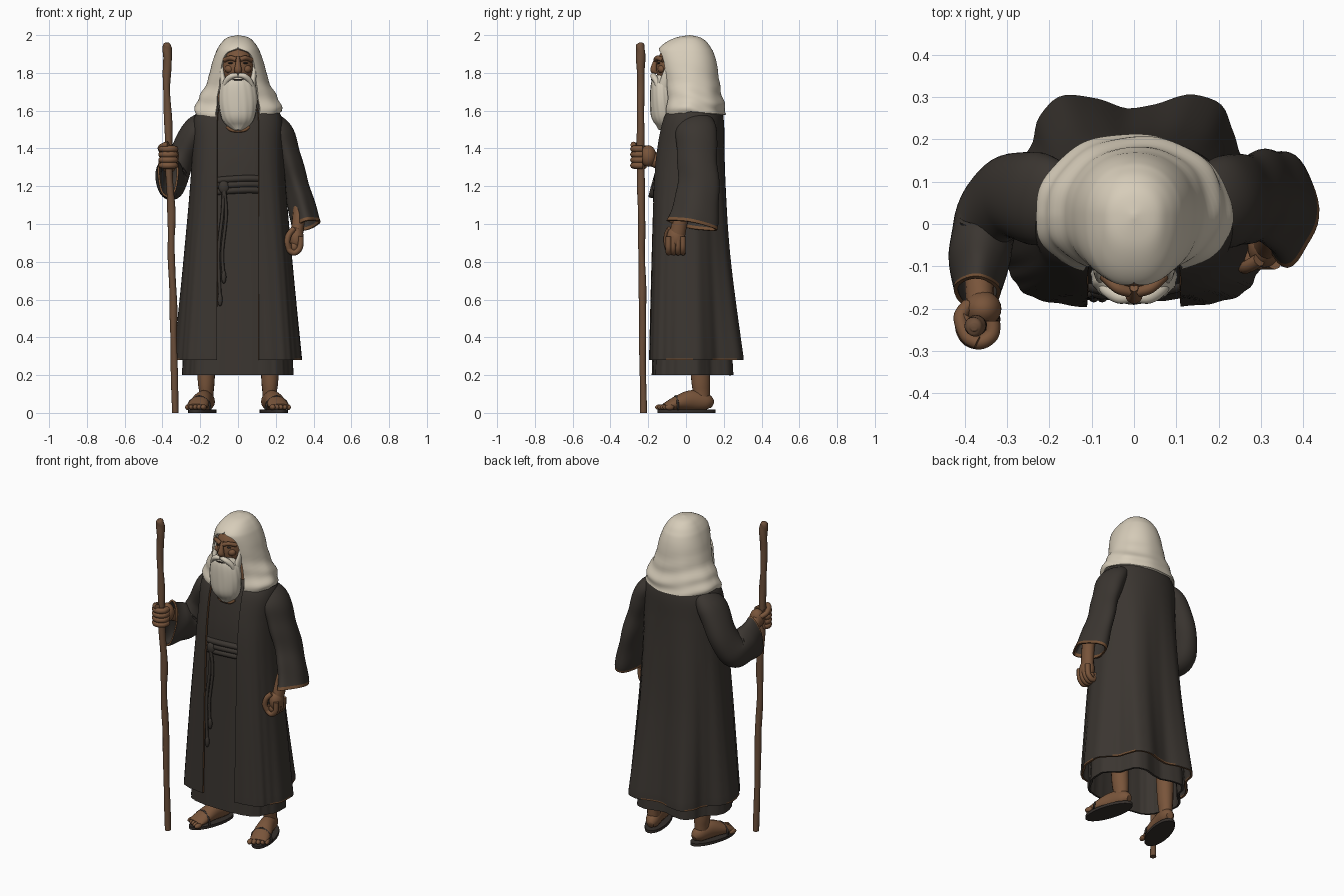
import bpy, bmesh, math
from mathutils import Vector, Matrix

cube = bpy.data.objects.get("Cube")
if cube:
    bpy.data.objects.remove(cube, do_unlink=True)


def material(name, r, g, b):
    m = bpy.data.materials.new(name)
    m.use_nodes = True
    m.diffuse_color = (r, g, b, 1)
    m.node_tree.nodes["Principled BSDF"].inputs["Base Color"].default_value = (r, g, b, 1)
    return m


CLOTH = material("dark cloth", .043, .036, .030)
CREAM = material("cream cloth", .68, .61, .49)
BEARD = material("pale beard", .65, .59, .48)
SKIN = material("brown skin", .19, .09, .043)
WOOD = material("staff wood", .15, .078, .042)
TRIM = material("brown trim", .17, .08, .035)
SOLE = material("dark leather", .035, .028, .024)


def spline(keys, n):
    """Smooth samples through a list of key tuples."""
    out, last = [], len(keys) - 1
    for k in range(n + 1):
        s = k / n * last
        i = min(int(s), last - 1)
        t = s - i
        a, b, c, d = (keys[min(max(i + j, 0), last)] for j in (-1, 0, 1, 2))
        out.append([q + t / 2 * (r - p + t * (2 * p - 5 * q + 4 * r - w + t * (3 * (q - r) + w - p)))
                    for p, q, r, w in zip(a, b, c, d)])
    return out


def make(name, bm, mats, thick=0):
    bmesh.ops.remove_doubles(bm, verts=bm.verts, dist=.0002)
    mesh = bpy.data.meshes.new(name)
    bm.to_mesh(mesh)
    bm.free()
    obj = bpy.data.objects.new(name, mesh)
    bpy.context.collection.objects.link(obj)
    for m in mats:
        mesh.materials.append(m)
    bpy.ops.object.select_all(action='DESELECT')
    obj.select_set(True)
    bpy.context.view_layer.objects.active = obj
    if thick:
        mod = obj.modifiers.new("thickness", 'SOLIDIFY')
        mod.thickness = thick
        mod.material_offset_rim = len(mats) - 1
        bpy.ops.object.modifier_apply(modifier=mod.name)
    bpy.ops.object.shade_smooth_by_angle(angle=math.radians(50))
    return obj


def loft(name, rings, mats, closed, caps=False, thick=0, band=None):
    """Skin the rings; band picks which faces of the last row are trim."""
    bm = bmesh.new()
    rows = [[bm.verts.new(p) for p in ring] for ring in rings]
    n = len(rows[0])
    for i in range(len(rows) - 1):
        for j in range(n if closed else n - 1):
            k = (j + 1) % n
            f = bm.faces.new((rows[i][j], rows[i][k], rows[i + 1][k], rows[i + 1][j]))
            f.material_index = int(bool(band) and i == len(rows) - 2 and band(j / n))
    if caps:
        bm.faces.new(rows[0][::-1])
        bm.faces.new(rows[-1])
    return make(name, bm, mats, thick)


def tube(name, keys, mats, n=24, sides=16, ref=(1, 0, 0), ripple=None, **kw):
    """Sweep an ellipse along keys of x, y, z, width and depth."""
    pts, rings = spline(keys, n), []
    for i, p in enumerate(pts):
        t = (Vector(pts[min(i + 1, n)][:3]) - Vector(pts[max(i - 1, 0)][:3])).normalized()
        u = Vector(ref)
        u = (u - u.dot(t) * t).normalized()
        v = t.cross(u)
        ring = []
        for j in range(sides):
            a = math.tau * j / sides
            s = ripple(i / n, a) if ripple else 1
            ring.append(Vector(p[:3]) + s * (u * p[3] * math.cos(a) + v * p[4] * math.sin(a)))
        rings.append(ring)
    kw.setdefault("caps", not kw.get("thick"))
    return loft(name, rings, mats, True, **kw)


def cord(name, points, r, mat, **kw):
    return tube(name, [(*p, r, r) for p in points], [mat], sides=8, **kw)


def drape(name, keys, fold, mats, cy=.03, back=.95, hem=None, n=120):
    """Cloth hung round the body; keys are z, half width, front, back, half opening, front roundness."""
    samples, rings = spline(keys, 44), []
    if hem:
        samples.append([samples[-1][0] - .009] + samples[-1][1:])
    for z, a, f, b, gap, front in samples:
        end = math.pi - math.asin(min(.98, max(gap, 0) / a) ** (1 / front))
        ring = []
        for j in range(n + 1):
            th = end * (2 * j / n - 1)
            s, c = math.sin(th), math.cos(th)
            k, dz = fold(z, th)
            power = back if c > 0 else front
            x = a * k * math.copysign(abs(s) ** power, s)
            y = cy + k * abs(c) ** power * (b - cy if c > 0 else f - cy)
            ring.append((x, y, z + dz))
        rings.append(ring)
    return loft(name, rings, mats, False, thick=.012, band=hem)


def ball(name, loc, size, mat):
    bm = bmesh.new()
    bmesh.ops.create_uvsphere(bm, u_segments=24, v_segments=16, radius=1)
    bm.transform(Matrix.Translation(loc) @ Matrix.Diagonal((*size, 1)))
    return make(name, bm, [mat])


# Robe and tunic
def robe_fold(z, th):
    s = min(1, max(0, (1.5 - z) / 1.2))
    depth = .055 + .06 * math.cos(th)
    return 1 - depth * s * math.cos(6 * th) + .006 * s * math.sin(23 * th), 0


def tunic_fold(z, th):
    k, _ = robe_fold(z, th)
    return k + .012 * max(0, .5 - z) * math.sin(40 * th), 0


drape("outer_robe", [(1.66, .10, -.05, .13, .07, .85), (1.62, .19, -.09, .18, .1, .8),
                     (1.55, .235, -.13, .2, .11, .77), (1.4, .24, -.16, .205, .11, .72),
                     (1.2, .25, -.175, .215, .11, .65), (.8, .28, -.184, .243, .11, .56),
                     (.289, .322, -.196, .305, .11, .55)],
      robe_fold, [CLOTH, TRIM], hem=lambda t: math.cos(7 * math.pi * t) ** 2 < .6 and .15 < t < .85)
drape("inner_tunic", [(1.66, .08, -.05, .1, 0, .85), (1.58, .2, -.1, .17, 0, .8), (1.4, .21, -.135, .18, 0, .72),
                      (1.2, .215, -.15, .19, 0, .65), (.8, .25, -.16, .215, 0, .6), (.2, .28, -.18, .25, 0, .6)],
      tunic_fold, [CLOTH])
cord("neck_trim", [(-.06, -.115, 1.515), (-.03, -.125, 1.495), (.03, -.125, 1.495), (.06, -.115, 1.515)],
     .008, TRIM, ref=(0, 0, 1))

# Belt with hanging cords
for i, z in enumerate((1.235, 1.205, 1.175)):
    cord(f"belt_strand_{i}", [(-.16, -.125, z - .01), (-.06, -.152, z), (.06, -.152, z + .006), (.16, -.125, z)],
         .018, CLOTH, ref=(0, 0, 1))
ball("belt_knot", (-.075, -.16, 1.195), (.028, .018, .035), CLOTH)
for i, (x, low) in enumerate(((-.095, .6), (-.075, .72))):
    cord(f"belt_cord_{i}", [(-.075, -.166, 1.2), (x + .012, -.164, 1.05), (x - .008, -.168, .85), (x, -.172, low)],
         .009, CLOTH)
    ball(f"cord_tassel_{i}", (x, -.172, low), (.013, .013, .035), CLOTH)


# Sleeves
def creases(t, a):
    return 1 + .035 * t * math.sin(24 * t + 2 * math.sin(a)) + .02 * t * math.sin(5 * a)


def flared(t, a):
    return creases(t, a) - .1 * t * math.sin(2 * a) ** 2


tube("left_sleeve", [(.16, .05, 1.55, .05, .09), (.22, .055, 1.485, .072, .11), (.268, .06, 1.35, .067, .105),
                     (.318, .066, 1.17, .068, .113), (.362, .035, .992, .08, .135)],
     [CLOTH, TRIM], n=28, sides=40, ripple=flared, thick=.01, band=lambda t: True)
tube("right_sleeve", [(-.16, .05, 1.55, .05, .09), (-.228, .06, 1.49, .072, .11), (-.298, .065, 1.35, .072, .098),
                      (-.343, .02, 1.24, .076, .1), (-.363, -.07, 1.245, .073, .115), (-.37, -.162, 1.27, .057, .135)],
     [CLOTH, TRIM], n=44, sides=40, ripple=creases, thick=.01, band=lambda t: .05 < t < .45)

# Staff
tube("staff", [(-.378, -.245, 1.96, .008, .008), (-.377, -.243, 1.945, .022, .022), (-.373, -.24, 1.88, .024, .024),
               (-.378, -.24, 1.72, .019, .019), (-.368, -.24, 1.5, .021, .02), (-.366, -.24, 1.3, .019, .02),
               (-.352, -.235, 1.05, .021, .02), (-.354, -.235, .85, .018, .018), (-.343, -.23, .6, .02, .02),
               (-.34, -.23, .35, .018, .018), (-.332, -.225, 0, .018, .018)],
     [WOOD], n=90, ripple=lambda t, a: 1 + .06 * math.sin(55 * t + 2 * a))

# Right hand gripping the staff
tube("right_forearm", [(-.365, -.1, 1.3, .034, .036), (-.365, -.15, 1.33, .034, .038), (-.362, -.195, 1.355, .033, .042)],
     [SKIN])
ball("right_palm", (-.357, -.2, 1.36), (.044, .042, .057), SKIN)
for i in range(4):
    z = 1.31 + .029 * i
    arc = [math.radians(d) for d in (20, -30, -80, -130, -180, -225)]
    cord(f"right_finger_{i}", [(-.368 + .037 * math.cos(a), -.242 + .037 * math.sin(a), z) for a in arc],
         .0175, SKIN, ref=(0, 0, 1))
cord("right_thumb", [(-.39, -.19, 1.38), (-.41, -.22, 1.4), (-.395, -.265, 1.415), (-.37, -.28, 1.42)],
     .016, SKIN, ref=(0, 0, 1))

# Left hand, loosely closed
tube("left_forearm", [(.335, .02, 1.15, .04, .045), (.325, -.02, 1.06, .035, .04), (.312, -.045, .95, .033, .042)], [SKIN])
ball("left_palm", (.308, -.053, .925), (.04, .05, .065), SKIN)
ball("left_closed_grip", (.298, -.055, .88), (.03, .045, .038), SKIN)
for i in range(4):
    y = -.092 + .025 * i
    cord(f"left_finger_{i}", [(.332, y, .935), (.328, y, .875), (.3, y, .848), (.272, y, .862), (.268, y, .895)],
         .0155, SKIN, ref=(0, 1, 0))
cord("left_thumb", [(.295, -.085, .975), (.27, -.1, .945), (.26, -.102, .905), (.268, -.095, .87)], .016, SKIN)

# Legs, feet and sandals
for side, s in (("left", 1), ("right", -1)):
    parts = [
        tube(side + "_leg", [(0, .085, .05, .036, .042), (0, .085, .11, .038, .046), (0, .08, .2, .046, .052),
                             (0, .07, .5, .055, .055)], [SKIN]),
        tube(side + "_foot", [(0, .145, .045, .02, .02), (0, .11, .058, .04, .045), (0, .03, .066, .046, .054),
                              (0, -.05, .052, .055, .038), (0, -.12, .032, .054, .016)], [SKIN]),
        tube(side + "_sole", [(0, .003, 0, .064, .158), (0, .003, .017, .064, .158)], [SOLE], n=2, sides=36),
        cord(side + "_strap", [(-.062, -.06, .017), (-.05, -.06, .06), (0, -.055, .088),
                               (.05, -.06, .06), (.062, -.06, .017)], .006, SOLE, ref=(0, 1, 0)),
    ]
    for i in range(5):
        x = s * (.024 * i - .045)
        parts.append(ball(f"{side}_toe_{i}", (x, -.132 + .007 * i, .03), (.0155 - .001 * i, .025, .015), SKIN))
    for p in parts:
        p.location = (s * .19, 0, 0)
        p.rotation_euler.z = s * .27


# Hood
def hood_fold(z, th):
    low = min(1, max(0, (1.85 - z) / .25))
    wave = .03 * math.sin(75 * z + 2.5 * math.cos(th) + 1.2 * math.sin(2 * th))
    c = math.cos(th)
    return 1 + low * wave + .01 * low * math.sin(9 * th), -low * (.06 * max(0, -c) + .015 * max(0, c))


drape("hood", [(2, .0001, .0199, .0201, 0, .85), (1.988, .055, -.05, .075, 0, .85), (1.963, .085, -.105, .11, 0, .85),
               (1.933, .106, -.14, .132, 0, .85), (1.905, .119, -.148, .147, .06, .85),
               (1.85, .138, -.14, .163, .085, .85), (1.75, .165, -.12, .178, .1, .85),
               (1.68, .203, -.115, .192, .112, .85), (1.635, .226, -.12, .208, .115, .85),
               (1.595, .224, -.12, .21, .115, .85)], hood_fold, [CREAM], cy=.02)

# Head and face
ball("head", (0, -.05, 1.825), (.09, .108, .13), SKIN)
tube("neck", [(0, .0, 1.58, .125, .08), (0, -.01, 1.68, .11, .075), (0, -.02, 1.78, .08, .07)], [SKIN])
tube("nose", [(0, -.15, 1.885, .01, .01), (0, -.165, 1.85, .013, .013), (0, -.17, 1.815, .02, .018),
              (0, -.155, 1.8, .014, .012)], [SKIN])
for side, s in (("left", 1), ("right", -1)):
    cord(side + "_brow", [(s * .01, -.16, 1.87), (s * .04, -.15, 1.879), (s * .072, -.12, 1.868)],
         .013, SKIN, ref=(0, 0, 1))
    ball(side + "_eye", (s * .036, -.144, 1.852), (.017, .007, .005), SOLE)
    ball(side + "_cheek", (s * .045, -.128, 1.82), (.026, .022, .022), SKIN)
    tube(side + "_moustache", [(s * .002, -.172, 1.787, .011, .011), (s * .035, -.172, 1.782, .016, .015),
                               (s * .066, -.155, 1.75, .014, .014), (s * .078, -.145, 1.7, .006, .006)],
         [BEARD], ref=(0, 1, 0))
    tube(side + "_sideburn", [(s * .083, -.085, 1.84, .006, .018), (s * .084, -.1, 1.79, .013, .025),
                              (s * .072, -.12, 1.72, .02, .03)], [BEARD])
ball("mouth", (0, -.18, 1.764), (.03, .006, .004), SOLE)
tube("beard", [(0, -.12, 1.785, .055, .045), (0, -.125, 1.74, .09, .06), (0, -.125, 1.66, .102, .065),
               (0, -.12, 1.58, .093, .066), (0, -.12, 1.53, .068, .048), (0, -.128, 1.495, .02, .02)],
     [BEARD], n=32, sides=64, ripple=lambda t, a: 1 + .015 * math.sin(15 * a + 6 * t))
